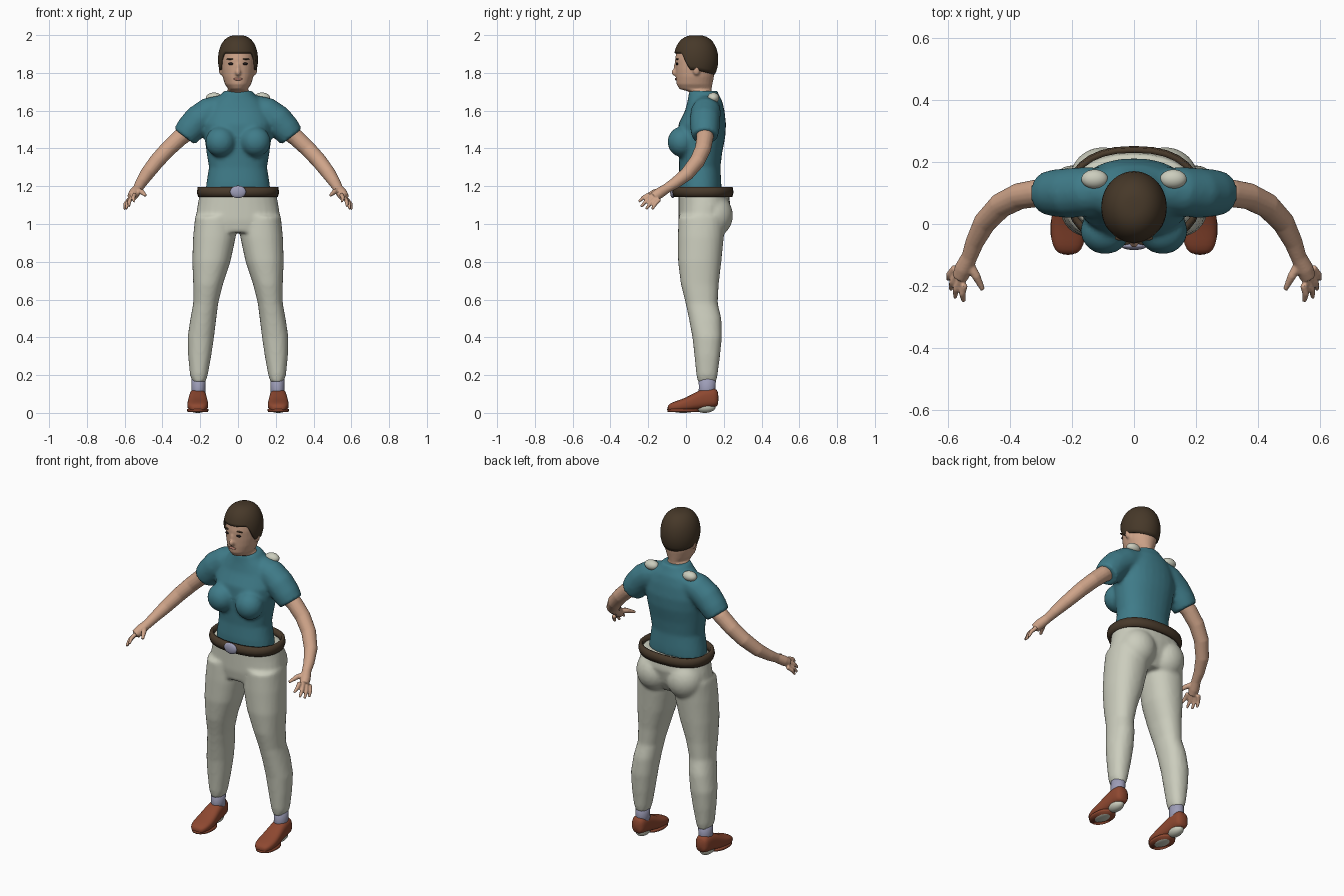
import bpy, bmesh, math
from mathutils import Vector

old = bpy.data.objects.get("Cube")
if old:
    bpy.data.objects.remove(old, do_unlink=True)


def material(name, *rgb):
    mat = bpy.data.materials.new(name)
    mat.use_nodes = True
    mat.diffuse_color = (*rgb, 1)
    mat.node_tree.nodes["Principled BSDF"].inputs["Base Color"].default_value = (*rgb, 1)
    return mat


skin = material("skin", .62, .37, .25)
teal = material("teal cloth", .05, .2, .25)
cream = material("cream cloth", .6, .61, .51)
dark_leather = material("dark leather", .065, .042, .024)
hair_brown = material("hair brown", .062, .04, .022)
shoe_brown = material("shoe brown", .27, .065, .03)
lilac = material("lilac grey", .34, .34, .48)
eye_dark = material("eye dark", .015, .01, .01)
lip = material("lip", .45, .2, .15)


def ring(bm, centre, u, v, power=.9, n=28):
    """One rounded cross-section spanned by the half-axes u and v."""
    def soft(t):
        return math.copysign(abs(t) ** power, t)
    verts = []
    for i in range(n):
        a = math.tau * i / n
        verts.append(bm.verts.new(Vector(centre) + u * soft(math.cos(a)) + v * soft(math.sin(a))))
    return verts


def bridge(bm, rings, closed=False):
    pairs = list(zip(rings, rings[1:]))
    if closed:
        pairs.append((rings[-1], rings[0]))
    for a, b in pairs:
        for i in range(len(a)):
            j = (i + 1) % len(a)
            bm.faces.new((a[i], a[j], b[j], b[i]))
    if not closed:
        bm.faces.new(rings[0])
        bm.faces.new(rings[-1])


def slices(bm, rows, side=1, closed=False, power=.9):
    """Loft level sections: height, inner x, outer x, front y, back y."""
    rings = []
    for z, x0, x1, y0, y1 in rows:
        rings.append(ring(bm, (side * (x0 + x1) / 2, (y0 + y1) / 2, z),
                          Vector(((x1 - x0) / 2, 0, 0)), Vector((0, (y1 - y0) / 2, 0)), power))
    bridge(bm, rings, closed)


def centred(rows):
    return [(z, -w, w, y0, y1) for z, w, y0, y1 in rows]


def tube(bm, points, side=1):
    """Round limb through points (x, y, z, radius)."""
    path = [Vector((side * p[0], p[1], p[2])) for p in points]
    rings = []
    for i, p in enumerate(path):
        along = path[min(i + 1, len(path) - 1)] - path[max(i - 1, 0)]
        u = along.cross(Vector((0, 1, 0))).normalized()
        v = along.cross(u).normalized()
        rings.append(ring(bm, p, u * points[i][3], v * points[i][3], 1, 16))
    bridge(bm, rings)


def ball(bm, centre, radii):
    made = bmesh.ops.create_uvsphere(bm, u_segments=24, v_segments=14, radius=1)["verts"]
    for v in made:
        v.co = Vector(centre) + Vector(c * r for c, r in zip(v.co, radii))


def finish(name, bm, mat, voxel=0, smooth=0, subsurf=0):
    bmesh.ops.recalc_face_normals(bm, faces=bm.faces)
    for f in bm.faces:
        f.smooth = True
    mesh = bpy.data.meshes.new(name)
    bm.to_mesh(mesh)
    bm.free()
    mesh.materials.append(mat)
    obj = bpy.data.objects.new(name, mesh)
    bpy.context.collection.objects.link(obj)
    if subsurf:
        obj.modifiers.new("round", "SUBSURF").levels = subsurf
    if voxel:
        mod = obj.modifiers.new("fuse", "REMESH")
        mod.mode, mod.voxel_size, mod.use_smooth_shade = "VOXEL", voxel, True
    if smooth:
        mod = obj.modifiers.new("soften", "SMOOTH")
        mod.factor, mod.iterations = .5, smooth
    return obj


def ball_part(name, centre, radii, mat):
    bm = bmesh.new()
    ball(bm, centre, radii)
    return finish(name, bm, mat)


SIDES = ((1, "left"), (-1, "right"))

# Shirt: torso, bust and sleeves fused
bm = bmesh.new()
slices(bm, centred([
    (1.165, .174, -.04, .187), (1.22, .167, -.042, .187), (1.3, .154, -.036, .182),
    (1.38, .167, -.04, .192), (1.46, .178, -.045, .208), (1.53, .185, -.04, .212),
    (1.6, .165, -.005, .204), (1.65, .13, .008, .192), (1.685, .09, .014, .174),
    (1.705, .076, .014, .167)]))
for s, _ in SIDES:
    ball(bm, (s * .093, -.022, 1.435), (.08, .076, .08))
    tube(bm, [(.08, .11, 1.615, .07), (.15, .105, 1.592, .08), (.21, .1, 1.55, .081),
              (.255, .1, 1.5, .077), (.284, .1, 1.462, .069)], s)
finish("shirt", bm, teal, .011, 5)

# Trousers: hips, seat and legs fused
bm = bmesh.new()
slices(bm, centred([
    (1.175, .2, -.04, .225), (1.1, .214, -.04, .235),
    (1.02, .226, -.04, .215), (.955, .2, -.03, .18)]))
for s, _ in SIDES:
    ball(bm, (s * .1, .145, 1.045), (.108, .104, .115))
    slices(bm, [
        (1.04, .01, .227, -.04, .21), (.93, .012, .238, -.043, .2),
        (.8, .04, .242, -.042, .187), (.68, .08, .237, -.027, .173),
        (.58, .105, .237, -.002, .168), (.5, .115, .252, .015, .187),
        (.4, .127, .267, .034, .19), (.3, .142, .264, .045, .18),
        (.2, .16, .254, .055, .167), (.163, .172, .24, .063, .16)], s)
finish("trousers", bm, cream, .011, 4)

# Belt and buckle
bm = bmesh.new()
slices(bm, centred([
    (1.143, .211, -.066, .245), (1.168, .218, -.074, .252), (1.196, .213, -.068, .247),
    (1.196, .197, -.05, .23), (1.143, .197, -.05, .23)]), closed=True, power=.85)
finish("belt", bm, dark_leather)
ball_part("buckle", (0, -.071, 1.17), (.042, .013, .033), lilac)

# Head with neck, nose and ears fused
bm = bmesh.new()
slices(bm, centred([
    (1.66, .066, .03, .14), (1.7, .062, .018, .135), (1.715, .052, -.035, .136),
    (1.74, .069, -.05, .14), (1.78, .082, -.054, .148), (1.82, .088, -.056, .153),
    (1.87, .09, -.058, .155), (1.92, .088, -.05, .15), (1.96, .068, -.02, .125),
    (1.98, .03, .02, .09)]), power=1)
ball(bm, (0, -.056, 1.803), (.015, .021, .02))
ball(bm, (0, -.053, 1.828), (.01, .013, .03))
for s, _ in SIDES:
    ball(bm, (s * .09, .055, 1.82), (.012, .02, .032))
finish("head", bm, skin, .006, 3)
ball_part("mouth", (0, -.053, 1.767), (.024, .006, .007), lip)
for s, side in SIDES:
    ball_part(side + "_eye", (s * .036, -.047, 1.848), (.016, .007, .007), eye_dark)
    ball_part(side + "_eyebrow", (s * .04, -.046, 1.873), (.022, .008, .004), hair_brown)

# Hair cap: polar shell whose lower edge follows the hairline
bm = bmesh.new()
rings, n, steps = [], 48, 12
for k in range(1, steps + 1):
    row = []
    for i in range(n):
        a = math.tau * i / n
        front = -math.sin(a)
        blend = min(max((front - .3) / .35, 0), 1)
        edge = 1.815 + .025 * min(front, 0) + .09 * blend
        t = math.acos((edge - 1.87) / .13) * k / steps
        r = math.sin(t) ** .75
        row.append(bm.verts.new((.106 * r * math.cos(a), .053 + .118 * r * math.sin(a),
                                 1.87 + .13 * math.cos(t))))
    rings.append(row)
bridge(bm, rings)
bm.faces.ensure_lookup_table()
bmesh.ops.delete(bm, geom=[bm.faces[-1]], context="FACES_ONLY")
hair = finish("hair", bm, hair_brown)
mod = hair.modifiers.new("thickness", "SOLIDIFY")
mod.thickness = .012

for s, side in SIDES:
    # Arm and hand fused
    bm = bmesh.new()
    tube(bm, [(.25, .1, 1.5, .047), (.31, .1, 1.455, .045), (.37, .09, 1.398, .043),
              (.43, .06, 1.333, .041), (.482, .005, 1.265, .037), (.515, -.06, 1.215, .03),
              (.531, -.105, 1.187, .026), (.55, -.143, 1.162, .029),
              (.562, -.172, 1.143, .026)], s)
    palm, spread = Vector((.562, -.168, 1.143)), Vector((.014, .026, -.012))
    tips = [(.55, -.25, 1.118), (.578, -.238, 1.092), (.592, -.212, 1.078), (.6, -.18, 1.078)]
    for k, tip in enumerate(tips):
        base = palm + spread * (k - 1.5) * .7
        middle = base.lerp(Vector(tip), .55) + Vector((.006, 0, .005))
        tube(bm, [(*base, .012), (*middle, .011), (*tip, .007)], s)
    tube(bm, [(.535, -.125, 1.178, .016), (.51, -.168, 1.17, .014), (.488, -.212, 1.15, .008)], s)
    finish(side + "_arm", bm, skin, .005, 2)

    # Cream shoulder patch
    ball_part(side + "_shoulder_patch", (s * .127, .145, 1.668), (.043, .031, .028), cream)

    # Sock
    bm = bmesh.new()
    slices(bm, [(.07, .17, .25, .06, .158), (.13, .172, .246, .068, .156),
                (.21, .17, .245, .066, .16)], s, power=1)
    finish(side + "_sock", bm, lilac)

    # Shoe: sections from toe to heel (y, half width, bottom, top)
    bm = bmesh.new()
    rings = []
    for y, w, z0, z1 in [(-.098, .024, .012, .036), (-.086, .043, .009, .05),
                         (-.05, .056, .008, .064), (0, .056, .008, .08), (.05, .05, .014, .11),
                         (.1, .045, .024, .132), (.15, .042, .03, .132), (.173, .03, .034, .118)]:
        half = (z1 - z0) / 2
        rings.append(ring(bm, (s * .213, y, z0 + half), Vector((w, 0, 0)),
                          Vector((0, 0, half)), .75))
    bridge(bm, rings)
    finish(side + "_shoe", bm, shoe_brown, subsurf=1)

    # Sole welt and cream pads underneath
    bm = bmesh.new()
    slices(bm, [(.006, .158, .268, -.098, .07), (.02, .156, .27, -.1, .07)], s)
    finish(side + "_sole", bm, shoe_brown)
    ball_part(side + "_heel_pad", (s * .213, .1, .03), (.034, .056, .03), cream)
    ball_part(side + "_ball_pad", (s * .213, -.015, .011), (.036, .058, .011), cream)
